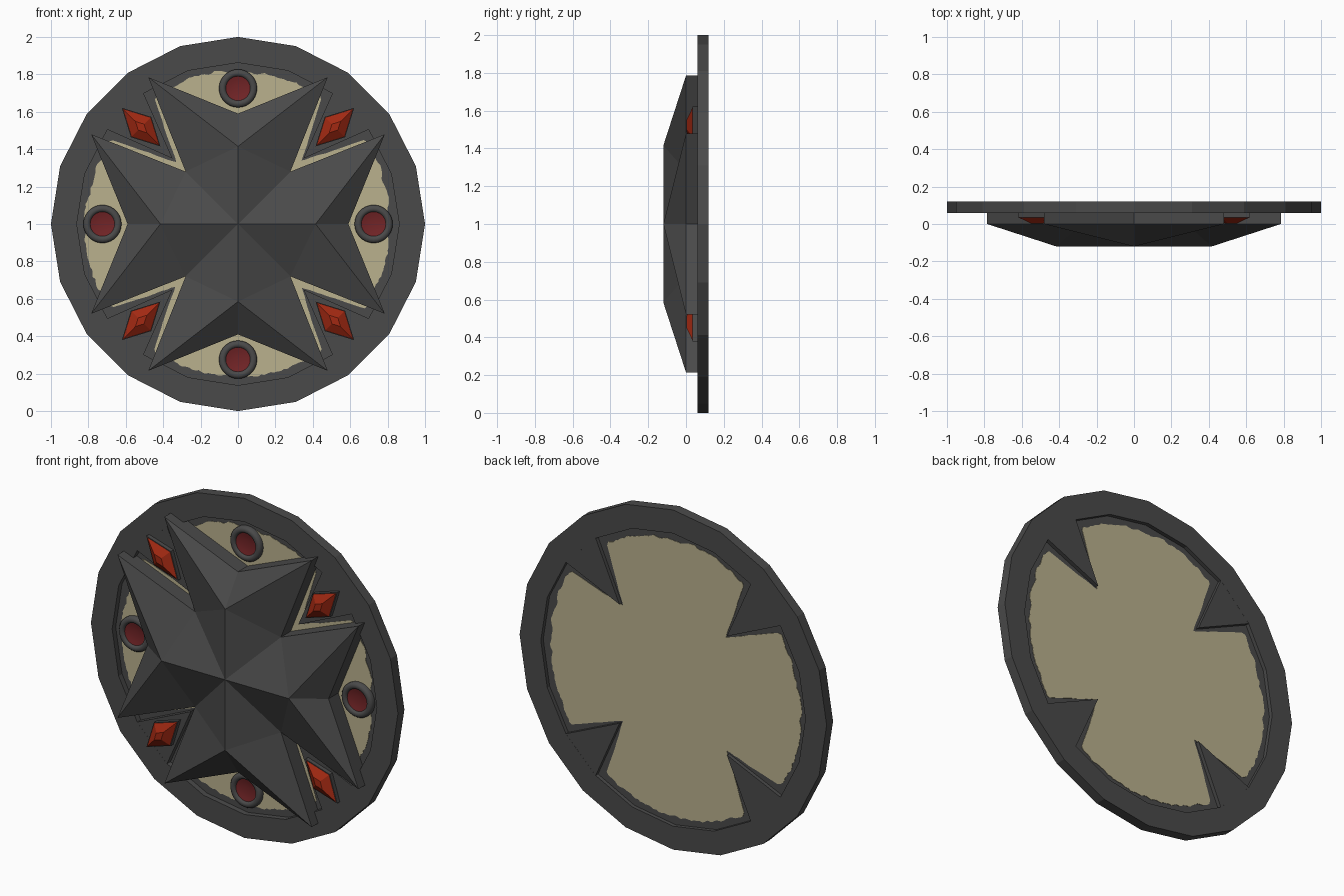
import bpy, bmesh, math, random
from mathutils import Matrix

if "Cube" in bpy.data.objects:
    bpy.data.objects.remove(bpy.data.objects["Cube"])

random.seed(4)
CZ = 1.0  # height of the disc centre


def material(name, rgb):
    m = bpy.data.materials.new(name)
    m.diffuse_color = (*rgb, 1)
    m.use_nodes = True
    m.node_tree.nodes["Principled BSDF"].inputs["Base Color"].default_value = m.diffuse_color
    return m


iron = material("dark iron", (0.068, 0.068, 0.068))
tan = material("tan sheet", (0.49, 0.44, 0.27))
orange = material("orange red gem", (0.36, 0.022, 0.006))
maroon = material("maroon gem", (0.17, 0.018, 0.02))


def finish(name, bm, mat):
    bmesh.ops.recalc_face_normals(bm, faces=bm.faces)
    me = bpy.data.meshes.new(name)
    bm.to_mesh(me)
    bm.free()
    me.materials.append(mat)
    ob = bpy.data.objects.new(name, me)
    bpy.context.collection.objects.link(ob)
    return ob


def loft(name, loops, mat, caps=True, closed=False):
    """Skin a list of (outline, y) loops; outlines are (x, z) about the disc centre."""
    bm = bmesh.new()
    rings = [[bm.verts.new((x, y, z + CZ)) for x, z in pts] for pts, y in loops]
    pairs = list(zip(rings, rings[1:]))
    if closed:
        pairs.append((rings[-1], rings[0]))
    for a, b in pairs:
        for i in range(len(a)):
            j = (i + 1) % len(a)
            bm.faces.new((a[i], a[j], b[j], b[i]))
    if caps and not closed:
        bm.faces.new(rings[0])
        bm.faces.new(rings[-1])
    return finish(name, bm, mat)


def circle(r, n, cx=0, cz=0):
    return [(cx + r * math.sin(2 * math.pi * i / n), cz + r * math.cos(2 * math.pi * i / n))
            for i in range(n)]


def turned(pts, a):
    c, s = math.cos(a), math.sin(a)
    return [(x * c - z * s, x * s + z * c) for x, z in pts]


# Twenty-sided outer rim
loft("rim", [(circle(1, 20), 0.06), (circle(1, 20), 0.12),
             (circle(0.862, 20), 0.12), (circle(0.862, 20), 0.06)], iron, closed=True)

# Thin backing disc with a dark border, and the ragged tan sheet on both of its sides
loft("backing_disc", [(circle(0.87, 20), 0.093), (circle(0.87, 20), 0.097)], iron)


def tan_radius(a):
    d = abs((a % (math.pi / 2)) - math.pi / 4)
    tip, m = 0.475, 0.5
    den = m * math.cos(d) - math.sin(d)
    return min(0.815, tip * m / den) if den > 0.01 else 0.815


sheet, wobble = [], 0
for i in range(288):
    ang = 2 * math.pi * i / 288
    wobble = 0.7 * wobble + random.uniform(-0.007, 0.007)
    r = tan_radius(ang) + wobble
    sheet.append((r * math.cos(ang), r * math.sin(ang)))
loft("tan_sheet", [(sheet, 0.0905), (sheet, 0.0995)], tan)

# Faceted cross with four flared, notched arms
bm = bmesh.new()


def vert(x, y, z, a):
    (px, pz), = turned([(x, z)], a)
    return bm.verts.new((px, y, pz + CZ))


def tri_fan(*faces):
    for f in faces:
        bm.faces.new(f)


for k in range(4):
    a = k * math.pi / 2
    centre, ridge = vert(0, -0.12, 0, a), vert(0, -0.12, 0.415, a)
    notch, notch_b = vert(0, 0, 0.59, a), vert(0, 0.092, 0.59, a)
    for s in (-1, 1):
        tip, tip_b = vert(0.48 * s, 0, 0.785, a), vert(0.48 * s, 0.092, 0.785, a)
        inner, inner_b = vert(0.28 * s, 0, 0.28, a), vert(0.28 * s, 0.092, 0.28, a)
        tri_fan((centre, ridge, inner), (ridge, tip, inner), (ridge, notch, tip),
                (notch, notch_b, tip_b, tip), (tip, tip_b, inner_b, inner))
bmesh.ops.remove_doubles(bm, verts=bm.verts, dist=0.0005)
finish("cross", bm, iron)

# Parts on the diagonals: pointed bracket, gem seat and long faceted gem
for k in range(4):
    a = k * math.pi / 2
    bracket = turned([(0.35, 0.35), (0.71, 0.51), (0.66, 0.66), (0.51, 0.71)], a)
    loft("bracket", [(bracket, 0.0605), (bracket, 0.1195)], iron)

    def diamond(f):
        long, wide = 0.142 * f / math.sqrt(2), 0.075 * f / math.sqrt(2)
        c = 0.518
        return turned([(c + long, c + long), (c - wide, c + wide),
                       (c - long, c - long), (c + wide, c - wide)], a)

    loft("gem_seat", [(diamond(1.03), 0.035), (diamond(1.03), 0.065)], iron)
    loft("long_gem", [(diamond(0.3), 0.002), (diamond(0.97), 0.034)], orange)

# Round gems in raised collars between the arm tips
for k in range(4):
    (cx, cz), = turned([(0, 0.725)], k * math.pi / 2)
    profile = [(0.102, 0.095), (0.102, 0.075), (0.094, 0.064), (0.080, 0.061),
               (0.068, 0.066), (0.064, 0.078)]
    collar = loft("gem_collar", [(circle(r, 28, cx, cz), y) for r, y in profile],
                  iron, caps=False)
    gem = loft("round_gem", [(circle(0.066, 28, cx, cz), 0.074),
                             (circle(0.045, 28, cx, cz), 0.079),
                             (circle(0.02, 28, cx, cz), 0.082)], maroon, caps=False)
    bm = bmesh.new()
    bm.from_mesh(gem.data)
    bmesh.ops.holes_fill(bm, edges=[e for e in bm.edges if e.is_boundary
                         and all(v.co.y > 0.081 for v in e.verts)])
    bmesh.ops.recalc_face_normals(bm, faces=bm.faces)
    if sum(f.normal.y for f in bm.faces) > 0:
        bmesh.ops.reverse_faces(bm, faces=bm.faces)
    bm.to_mesh(gem.data)
    bm.free()
    for ob in (collar, gem):
        ob.data.shade_smooth()
